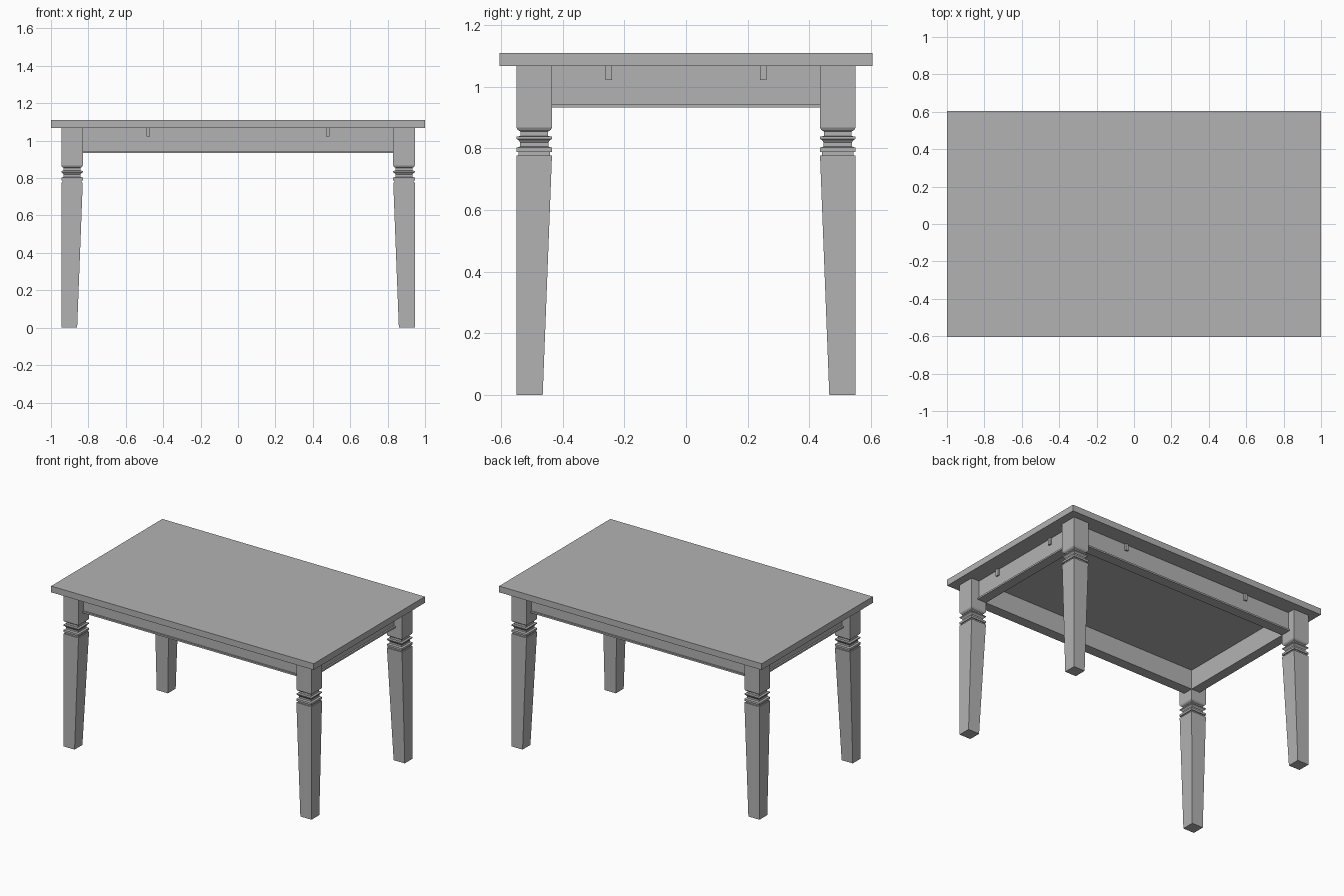
import bpy
import bmesh

cube = bpy.data.objects.get("Cube")
if cube:
    bpy.data.objects.remove(cube, do_unlink=True)

GREY = (0.45, 0.45, 0.45, 1)
mat = bpy.data.materials.new("plain grey")
mat.use_nodes = True
mat.diffuse_color = GREY
mat.node_tree.nodes["Principled BSDF"].inputs["Base Color"].default_value = GREY


def finish(name, bm):
    bmesh.ops.recalc_face_normals(bm, faces=bm.faces)
    mesh = bpy.data.meshes.new(name)
    bm.to_mesh(mesh)
    bm.free()
    mesh.materials.append(mat)
    obj = bpy.data.objects.new(name, mesh)
    bpy.context.collection.objects.link(obj)
    return obj


def box(name, x, y, z):
    """Box from (low, high) ranges."""
    bm = bmesh.new()
    bmesh.ops.create_cube(bm, size=1)
    for v in bm.verts:
        v.co = [r[0] if c < 0 else r[1] for c, r in zip(v.co, (x, y, z))]
    return finish(name, bm)


LEG_X, LEG_Y, LEG_W = 0.945, 0.55, 0.115
APRON_X, APRON_Y = 0.885, 0.495
IN_X, IN_Y = LEG_X - LEG_W, LEG_Y - LEG_W
TOP_Z, APRON_Z = 1.067, 0.933
STEP = 0.011

# Leg profile: height, outer inset, inner inset
profile = [
    (0, 0, 0.03), (0.777, 0, 0), (0.777, 0.007, 0.007), (0.788, 0.007, 0.007),
    (0.788, 0, 0), (0.802, 0, 0), (0.806, 0.012, 0.012), (0.819, 0.012, 0.012),
    (0.826, 0.007, 0.007), (0.831, 0, 0), (0.838, 0, 0), (0.84, 0.013, 0.013),
    (0.854, 0.013, 0.013), (0.86, 0.004, 0.004), (0.867, 0, 0), (TOP_Z, 0, 0),
]


def leg(name, sx, sy):
    bm = bmesh.new()
    rings = []
    for z, outer, inner in profile:
        a, b = LEG_X - outer, IN_X + inner
        c, d = LEG_Y - outer, IN_Y + inner
        rings.append([bm.verts.new((sx * x, sy * y, z))
                      for x, y in ((a, c), (b, c), (b, d), (a, d))])
    for low, high in zip(rings, rings[1:]):
        for i in range(4):
            j = (i + 1) % 4
            bm.faces.new((low[i], low[j], high[j], high[i]))
    bm.faces.new(rings[0])
    bm.faces.new(rings[-1])
    finish(name, bm)


def span(sign, a, b):
    return sorted((sign * a, sign * b))


# Table top
box("table_top", (-1, 1), (-0.605, 0.605), (TOP_Z, 1.11))

# Four tapered legs with turned collars
for sx, side in ((1, "left"), (-1, "right")):
    for sy, end in ((-1, "front"), (1, "back")):
        leg(f"{end}_{side}_leg", sx, sy)

# Aprons with a bottom lip and small pegs below the top
LIP_Z, PEG_Z = 0.944, 1.022
for s, end, side in ((-1, "front", "right"), (1, "back", "left")):
    box(f"{end}_apron", (-APRON_X, APRON_X), span(s, IN_Y, APRON_Y), (APRON_Z, TOP_Z))
    box(f"{side}_apron", span(s, IN_X, APRON_X), (-IN_Y, IN_Y), (APRON_Z, TOP_Z))
    box(f"{end}_lip", (-IN_X, IN_X), span(s, APRON_Y, APRON_Y + STEP), (APRON_Z, LIP_Z))
    box(f"{side}_lip", span(s, APRON_X, APRON_X + STEP), (-IN_Y, IN_Y), (APRON_Z, LIP_Z))
    for t in (-1, 1):
        box(f"{end}_peg", span(t, 0.47, 0.49), span(s, APRON_Y, APRON_Y + STEP), (PEG_Z, TOP_Z))
        box(f"{side}_peg", span(s, APRON_X, APRON_X + STEP), span(t, 0.24, 0.262), (PEG_Z, TOP_Z))
